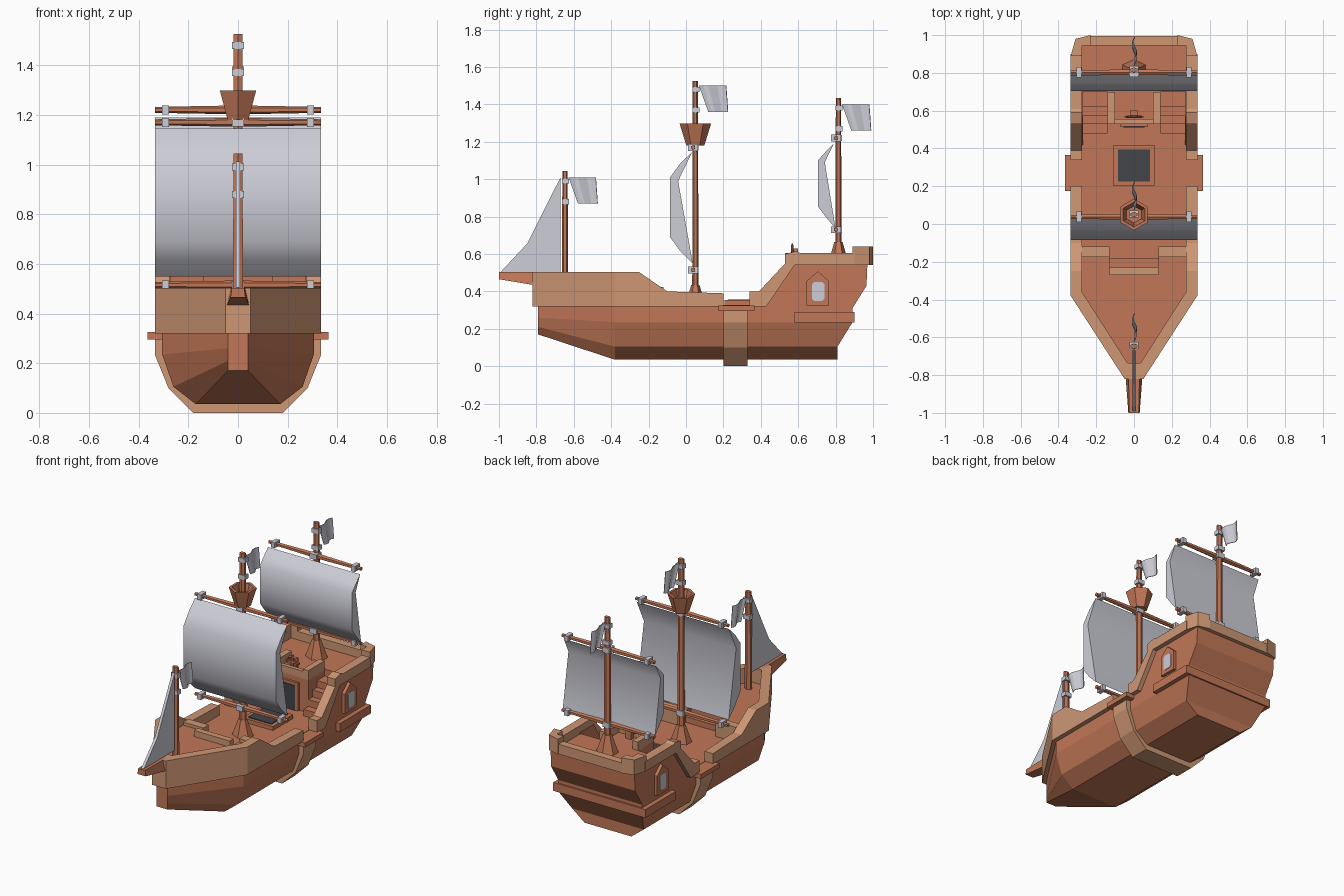
import bpy, bmesh, math
from mathutils import Vector

if "Cube" in bpy.data.objects:
    bpy.data.objects.remove(bpy.data.objects["Cube"])


def material(name, rgb):
    m = bpy.data.materials.new(name)
    m.diffuse_color = (*rgb, 1)
    m.use_nodes = True
    m.node_tree.nodes["Principled BSDF"].inputs["Base Color"].default_value = m.diffuse_color
    return m


BROWN = material("red_brown_wood", (0.54, 0.185, 0.095))
TAN = material("tan_wood", (0.62, 0.31, 0.175))
CLOTH = material("pale_grey_cloth", (0.61, 0.61, 0.68))
DARK = material("dark_grate", (0.055, 0.058, 0.065))


def finish(name, bm, mat, smooth=None):
    bmesh.ops.recalc_face_normals(bm, faces=bm.faces)
    me = bpy.data.meshes.new(name)
    bm.to_mesh(me)
    bm.free()
    me.materials.append(mat)
    ob = bpy.data.objects.new(name, me)
    bpy.context.collection.objects.link(ob)
    if smooth:
        bpy.context.view_layer.objects.active = ob
        ob.select_set(True)
        bpy.ops.object.shade_smooth_by_angle(angle=math.radians(smooth))
        ob.select_set(False)
    return ob


def prism(name, pts, lo, hi, mat, axis, sides=(1,), smooth=None):
    """Extrude a 2D outline along an axis; sides=(1,-1) mirrors it in x."""
    bm = bmesh.new()
    for s in sides:
        def place(p, d):
            v = {'x': (d, p[0], p[1]), 'y': (p[0], d, p[1]), 'z': (p[0], p[1], d)}[axis]
            return (v[0] * s, v[1], v[2])
        a = [bm.verts.new(place(p, lo)) for p in pts]
        b = [bm.verts.new(place(p, hi)) for p in pts]
        bm.faces.new(a)
        bm.faces.new(b)
        for i in range(len(pts)):
            j = (i + 1) % len(pts)
            bm.faces.new((a[i], a[j], b[j], b[i]))
    return finish(name, bm, mat, smooth)


def box(name, x, y, z, mat, sides=(1,)):
    return prism(name, [(x[0], y[0]), (x[1], y[0]), (x[1], y[1]), (x[0], y[1])],
                 z[0], z[1], mat, 'z', sides)


def tube(name, rings, mat, axis='z', center=(0, 0, 0), n=6, xs=1.0, phase=math.pi / 2):
    """Stack of polygon rings (position, radius) along z or x."""
    bm = bmesh.new()
    loops = []
    for d, r in rings:
        loop = []
        for i in range(n):
            a = phase + 2 * math.pi * i / n
            u, w = r * math.cos(a) * xs, r * math.sin(a)
            co = (u, w, d) if axis == 'z' else (d, u, w)
            loop.append(bm.verts.new(Vector(co) + Vector(center)))
        loops.append(loop)
    for a, b in zip(loops, loops[1:]):
        for i in range(n):
            bm.faces.new((a[i], a[(i + 1) % n], b[(i + 1) % n], b[i]))
    bm.faces.new(loops[0])
    bm.faces.new(loops[-1])
    return finish(name, bm, mat)


LR = (1, -1)

# Lower hull: bow, shoulder and stern sections joined, with quads across
section = [(.17, .035), (.26, .105), (.305, .235), (.305, .322)]
rows = [[(.04, -.79, z) for z in (.17, .21, .26, .322)],
        [(x, -.38, z) for x, z in section],
        [(x, y, z) for (x, z), y in zip(section, (.81, .81, .89, .89))]]
bm = bmesh.new()
rings = []
for row in rows:
    right = [bm.verts.new(p) for p in row]
    left = [bm.verts.new((-p[0], p[1], p[2])) for p in row]
    rings.append(left[::-1] + right)
for a, b in zip(rings, rings[1:]):
    for i in range(8):
        bm.faces.new((a[i], a[(i + 1) % 8], b[(i + 1) % 8], b[i]))
for r in (rings[0], rings[-1]):
    for i in range(3):
        bm.faces.new((r[i], r[i + 1], r[6 - i], r[7 - i]))
finish("lower_hull", bm, BROWN)

# Hull band, side platforms and stern ledge
half = [(.18, 0), (.28, .10), (.335, .235), (.335, .318)]
prism("hull_band", half + [(-x, z) for x, z in half[::-1]], .2, .33, TAN, 'y')
box("side_platform", (.27, .365), (.175, .365), (.295, .325), BROWN, LR)
box("stern_ledge", (-.335, .335), (.58, .90), (.235, .29), BROWN)

# Upper stern body and cabin
prism("stern_body", [(.70, .31), (.70, .55), (.97, .55), (.965, .43), (.89, .31)],
      -.305, .305, BROWN, 'x')
prism("stern_side_wall", [(.40, .31), (.43, .34), (.57, .56), (.71, .56), (.71, .31)],
      .27, .305, BROWN, 'x', LR)
box("cabin", (-.14, .14), (.53, .71), (.31, .55), BROWN)

# Decks
prism("main_deck", [(.28, -.36), (.28, .72), (-.28, .72), (-.28, -.36)], .30, .327, BROWN, 'z')
prism("fore_deck", [(.28, -.36), (.28, -.13), (.13, -.13), (.13, -.24), (-.13, -.24),
                    (-.13, -.13), (-.28, -.13), (-.28, -.36), (-.04, -.75), (.04, -.75)],
      .32, .405, BROWN, 'z')

# Bulwarks
outer = [(.335, -.38), (.05, -.82)]
inner = [(.035, -.735), (.275, -.36)]
flip = lambda pts: [(-x, y) for x, y in pts[::-1]]
prism("bow_bulwark", outer + flip(outer) + flip(inner) + inner, .32, .503, TAN, 'z')
prism("fore_bulwark", [(-.38, .32), (-.38, .503), (-.25, .503), (-.10, .40), (.20, .39),
                       (.20, .32)], .275, .335, TAN, 'x', LR)
prism("aft_bulwark", [(.34, .32), (.34, .40), (.39, .40), (.53, .55), (.53, .60), (.59, .615),
                      (.61, .605), (.90, .605), (.90, .54), (.58, .54), (.43, .32)],
      .275, .335, TAN, 'x', LR)
box("stern_rail", (-.24, .24), (.945, .995), (.54, .605), TAN)
prism("stern_corner_post", [(.275, .89), (.335, .89), (.31, .98), (.23, 1), (.23, .945),
                            (.275, .945)], .54, .64, TAN, 'z', LR)

# Deck rails at the fore steps and round the helm
box("fore_rail_side", (.13, .275), (-.175, -.12), (.32, .425), TAN, LR)
box("fore_rail_center", (-.13, .13), (-.27, -.23), (.40, .445), TAN)
box("fore_step", (-.13, .13), (-.24, -.18), (.32, .365), BROWN)
box("helm_rail_side", (.10, .14), (.53, .70), (.54, .605), TAN, LR)
box("helm_rail_front", (-.10, .10), (.53, .555), (.54, .59), TAN)

# Stairs up to the quarterdeck
for i, y in enumerate((.48, .53, .575, .62)):
    box(f"stair_{i + 1}", (.14, .275), (y, .71), (.32, .37 + .045 * i), BROWN, LR)

# Hatch, cabin door, helm wheel
box("hatch_frame", (-.11, .11), (.205, .415), (.32, .353), BROWN)
box("hatch_grate", (-.085, .085), (.225, .395), (.35, .358), DARK)
box("door_frame", (-.075, .075), (.515, .535), (.32, .51), BROWN)
box("door_panel", (-.055, .055), (.511, .52), (.325, .49), DARK)
box("helm_post", (-.02, .02), (.575, .60), (.55, .63), BROWN)
bpy.ops.mesh.primitive_torus_add(major_segments=8, minor_segments=4, major_radius=.037,
                                 minor_radius=.007, location=(0, .568, .61),
                                 rotation=(math.pi / 2, 0, 0))
wheel = bpy.context.object
wheel.name = "helm_wheel"
wheel.data.materials.append(BROWN)
box("helm_spoke", (-.05, .05), (.563, .573), (.604, .616), BROWN)
box("helm_spoke_upright", (-.006, .006), (.563, .573), (.565, .655), BROWN)

# Stern side windows
prism("window_frame", [(.645, .325), (.765, .325), (.765, .455), (.705, .508), (.645, .455)],
      .30, .325, BROWN, 'x', LR)
prism("window_pane", [(.675, .36), (.685, .35), (.73, .35), (.74, .36), (.74, .44), (.73, .45),
                      (.685, .45), (.675, .44)], .32, .329, CLOTH, 'x', LR)

# Bowsprit
bm = bmesh.new()
ends = [[bm.verts.new((x, y, z)) for x, z in ((-a, zt), (a, zt), (b, zb), (-b, zb))]
        for y, a, b, zt, zb in ((-1, .025, .03, .503, .465), (-.76, .03, .048, .503, .425))]
for e in ends:
    bm.faces.new(e)
for i in range(4):
    j = (i + 1) % 4
    bm.faces.new((ends[0][i], ends[0][j], ends[1][j], ends[1][i]))
finish("bowsprit", bm, BROWN)


def flag(name, y, top):
    """Waving flag that droops away from the mast, with two mast bands."""
    bm = bmesh.new()
    n = 6
    grid = []
    for i in range(n + 1):
        t = i / n
        x = .011 * math.sin(t * 2 * math.pi)
        grid.append([bm.verts.new((x + dx, y + .02 + .145 * t + dy, top + dz))
                     for dx, dy, dz in ((0, 0, 0), (.004, .05 - .04 * t, -.14))])
    for a, b in zip(grid, grid[1:]):
        bm.faces.new((a[0], b[0], b[1], a[1]))
    ob = finish(name, bm, CLOTH)
    mod = ob.modifiers.new("thickness", 'SOLIDIFY')
    mod.thickness, mod.offset = .004, 0
    for k, z in enumerate((top - .02, top - .13)):
        box(f"{name}_band_{k + 1}", (-.025, .025), (y - .015, y + .022), (z - .014, z + .014), CLOTH)


def yard(name, y, z):
    """Tapered spar with a mast lashing and one near each end."""
    tube(name, [(-.335, .012), (0, .018), (.335, .012)], BROWN, 'x', (0, y, z))
    box(f"{name}_mast_lashing", (-.025, .025), (y - .025, y + .03), (z - .017, z + .017), CLOTH)
    box(f"{name}_end_lashing", (.277, .305), (y - .027, y + .027), (z - .018, z + .018), CLOTH, LR)


# Masts, flags and yards: name, y, foot z, top z, flag top z, yard heights
for name, y, foot, top, flag_top, yards in (
        ("fore", -.647, .40, 1.045, 1.01, ()),
        ("main", .05, .32, 1.525, 1.50, (.515, 1.17)),
        ("rear", .815, .55, 1.435, 1.40, (.73, 1.22))):
    tube(f"{name}_mast", [(foot, .017), (top, .014)], BROWN, center=(0, y, 0), xs=1.45)
    flag(f"{name}_flag", y, flag_top)
    if yards:
        tube(f"{name}_mast_foot", [(foot, .055), (foot + .115, .022)], BROWN,
             center=(0, y, 0), xs=1.3)
    for k, z in enumerate(yards):
        yard(f"{name}_yard_{k + 1}", y - .012, z)

# Crow's nest: open hexagonal tub
tube("crows_nest", [(1.18, .048), (1.297, .084), (1.297, .066), (1.225, .045)],
     BROWN, center=(0, .05, 0))

# Square sails: billowed cross-sections
prism("main_sail", [(.033, 1.145), (-.03, 1.085), (-.085, 1.01), (-.085, .69), (-.03, .615),
                    (.036, .55), (-.042, .99)], -.335, .335, CLOTH, 'x', smooth=50)
prism("rear_sail", [(.79, 1.19), (.745, 1.145), (.705, 1.10), (.705, .855), (.75, .795),
                    (.80, .735), (.742, 1.09)], -.335, .335, CLOTH, 'x', smooth=50)

# Triangular head sail
prism("head_sail", [(-.67, 1.012), (-.67, .505), (-.99, .505), (-.85, .655)],
      -.009, .009, CLOTH, 'x')
